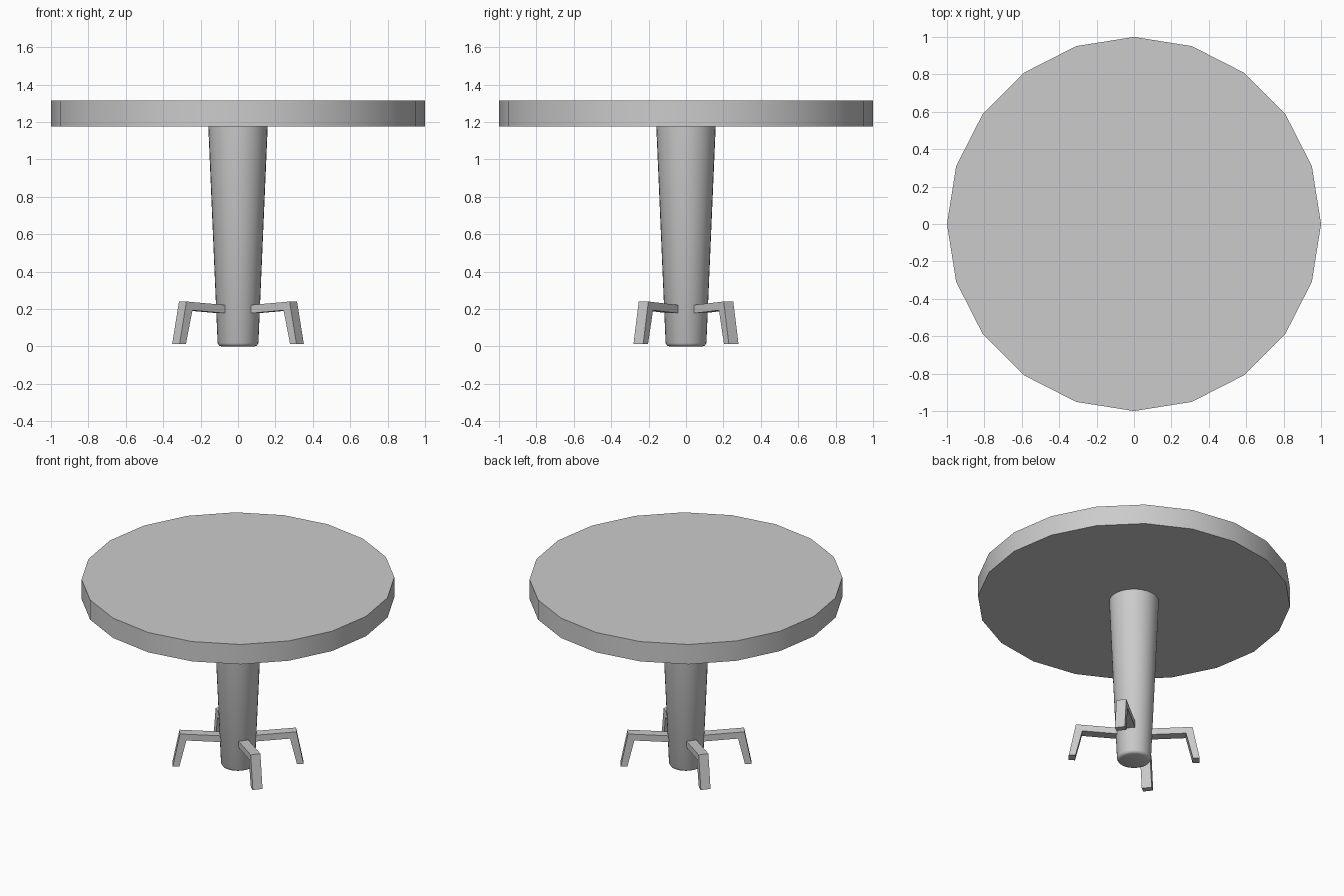
import bpy
import bmesh
import math
from mathutils import Matrix

if "Cube" in bpy.data.objects:
    bpy.data.objects.remove(bpy.data.objects["Cube"])


def finish(bm, name, smooth=None):
    bmesh.ops.recalc_face_normals(bm, faces=bm.faces)
    mesh = bpy.data.meshes.new(name)
    bm.to_mesh(mesh)
    bm.free()
    ob = bpy.data.objects.new(name, mesh)
    bpy.context.collection.objects.link(ob)
    if smooth is not None:
        bpy.ops.object.select_all(action='DESELECT')
        ob.select_set(True)
        bpy.context.view_layer.objects.active = ob
        bpy.ops.object.shade_smooth_by_angle(angle=math.radians(smooth))
    return ob


def lathe(name, profile, sides, smooth):
    """Solid of revolution from (radius, z) points, capped at both ends."""
    bm = bmesh.new()
    rings = []
    for r, z in profile:
        rings.append([bm.verts.new((r * math.cos(2 * math.pi * i / sides),
                                    r * math.sin(2 * math.pi * i / sides), z))
                      for i in range(sides)])
    for lo, hi in zip(rings, rings[1:]):
        for i in range(sides):
            j = (i + 1) % sides
            bm.faces.new((lo[i], lo[j], hi[j], hi[i]))
    bm.faces.new(rings[0])
    bm.faces.new(rings[-1])
    return finish(bm, name, smooth)


def foot(name, angle):
    """Bent bar: side profile in (radial, z), extruded to its width."""
    width = 0.065
    profile = [(0.09, 0.176), (0.332, 0.193), (0.376, 0.012),
               (0.419, 0.012), (0.373, 0.24), (0.09, 0.22)]
    bm = bmesh.new()
    a, b = [[bm.verts.new((r, y, z)) for r, z in profile]
            for y in (-width / 2, width / 2)]
    # split into arm and drop so each face stays convex
    for s in (a, b):
        bm.faces.new((s[0], s[1], s[4], s[5]))
        bm.faces.new((s[1], s[2], s[3], s[4]))
    for i in range(6):
        j = (i + 1) % 6
        bm.faces.new((a[i], a[j], b[j], b[i]))
    bm.transform(Matrix.Rotation(angle, 4, 'Z'))
    return finish(bm, name)


# round twenty-sided top
lathe("table_top", [(1.0, 1.175), (1.0, 1.315)], 20, 30)

# tapered column with a rounded bottom edge
lathe("column", [(0.09, 0.0), (0.102, 0.005), (0.109, 0.018),
                 (0.159, 1.18)], 32, 40)

# four splayed feet
spread = math.radians(37.5)
for name, ang in (("foot_back_right", spread),
                  ("foot_back_left", math.pi - spread),
                  ("foot_front_left", math.pi + spread),
                  ("foot_front_right", -spread)):
    foot(name, ang)
